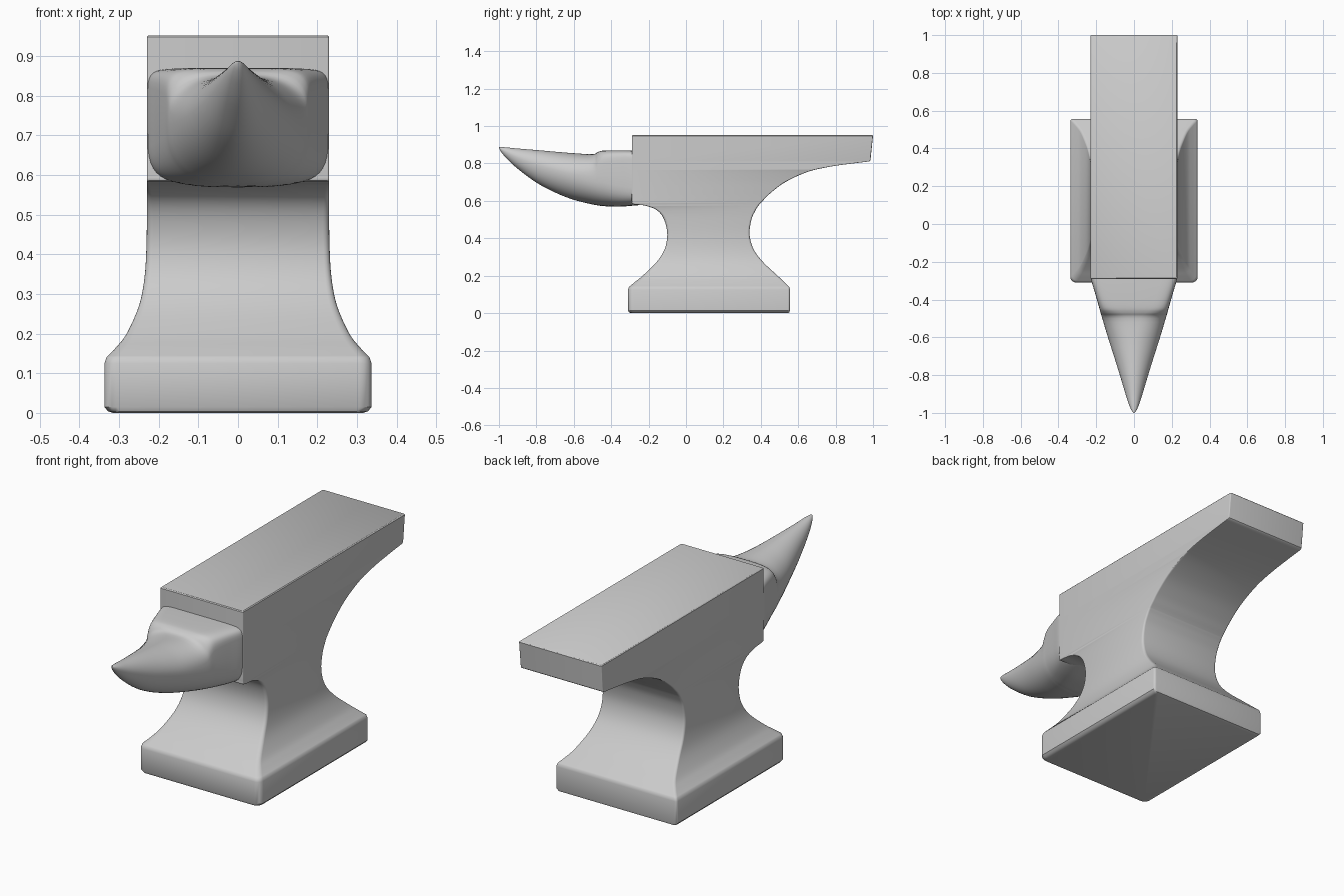
import bpy, bmesh
from math import cos, sin, pi

if "Cube" in bpy.data.objects:
    bpy.data.objects.remove(bpy.data.objects["Cube"])


def spline(rows, steps=4):
    """Catmull-Rom refinement of a list of parameter rows."""
    out = []
    for i in range(len(rows) - 1):
        p0, p1 = rows[max(i - 1, 0)], rows[i]
        p2, p3 = rows[i + 1], rows[min(i + 2, len(rows) - 1)]
        for k in range(steps):
            t = k / steps
            out.append(tuple(
                0.5 * (2 * b + (c - a) * t + (2 * a - 5 * b + 4 * c - d) * t * t
                       + (3 * b - a - 3 * c + d) * t ** 3)
                for a, b, c, d in zip(p0, p1, p2, p3)))
    return out + [tuple(rows[-1])]


def loft(name, rings, angle):
    """Skin a stack of equal-length rings and cap both ends."""
    bm = bmesh.new()
    vs = [[bm.verts.new(p) for p in ring] for ring in rings]
    n = len(vs[0])
    for a, b in zip(vs, vs[1:]):
        for i in range(n):
            j = (i + 1) % n
            bm.faces.new((a[i], a[j], b[j], b[i]))
    bm.faces.new(vs[0][::-1])
    bm.faces.new(vs[-1])
    bmesh.ops.recalc_face_normals(bm, faces=bm.faces[:])
    mesh = bpy.data.meshes.new(name)
    bm.to_mesh(mesh)
    bm.free()
    ob = bpy.data.objects.new(name, mesh)
    bpy.context.collection.objects.link(ob)
    bpy.ops.object.select_all(action='DESELECT')
    ob.select_set(True)
    bpy.context.view_layer.objects.active = ob
    bpy.ops.object.shade_smooth_by_angle(angle=angle)
    return ob


def rounded_rect(z, y0, y1, hx, rf, rb):
    """Horizontal section with separate front and back corner radii."""
    pts = []
    corners = [(hx - rb, y1 - rb, rb, 0), (rb - hx, y1 - rb, rb, 1),
               (rf - hx, y0 + rf, rf, 2), (hx - rf, y0 + rf, rf, 3)]
    for cx, cy, r, q in corners:
        for k in range(5):
            a = (q + k / 4) * pi / 2
            pts.append((cx + r * cos(a), cy + r * sin(a), z))
    return pts


def horn_section(y, hw, zb, zt, n_top, n_low):
    """Upright superellipse section, boxier towards the root."""
    zc = zb + 0.55 * (zt - zb)
    pts = []
    for i in range(48):
        c, s = cos(2 * pi * i / 48), sin(2 * pi * i / 48)
        n, h = (n_top, zt - zc) if s > 0 else (n_low, zc - zb)
        x = hw * abs(c) ** (2 / n) * (1 if c > 0 else -1)
        pts.append((x, y, zc + h * abs(s) ** (2 / n) * (1 if s > 0 else -1)))
    return pts


# Foot, waist, heel and face: z, front y, back y, half width, corner radii
foot = [(0, -.295, .545, .315, .03, .012), (.004, -.305, .553, .328, .03, .012),
        (.015, -.31, .556, .337, .03, .012), (.125, -.31, .556, .337, .03, .012)]
waist = [(.14, -.305, .553, .332, .028, .012), (.165, -.275, .527, .308, .025, .012),
         (.20, -.232, .49, .281, .02, .012), (.27, -.16, .415, .25, .018, .012),
         (.34, -.115, .362, .236, .016, .012), (.42, -.10, .34, .231, .016, .012),
         (.50, -.117, .35, .23, .016, .01), (.55, -.155, .372, .23, .012, .01),
         (.575, -.22, .388, .23, .008, .01), (.583, -.283, .394, .23, .005, .009),
         (.60, -.29, .41, .23, .005, .009), (.64, -.29, .45, .23, .005, .008),
         (.70, -.29, .53, .23, .005, .008), (.755, -.29, .65, .23, .005, .007),
         (.783, -.29, .77, .23, .005, .006), (.80, -.29, .89, .23, .005, .006),
         (.811, -.29, .98, .23, .005, .005)]
face = [(.816, -.29, .986, .23, .005, .005), (.948, -.29, 1, .23, .005, .005),
        (.952, -.286, .996, .226, .005, .005)]
loft("anvil_body", [rounded_rect(*r) for r in foot + spline(waist) + face], 0.65)

# Horn with its step: y, half width, bottom z, top z, upper and lower exponents
horn = [(-.24, .229, .578, .868, 9, 4.5), (-.29, .228, .574, .869, 9, 4.5),
        (-.36, .208, .569, .87, 8, 3.6), (-.44, .185, .572, .869, 6, 2.8),
        (-.47, .177, .576, .862, 4, 2.6), (-.50, .168, .581, .85, 2.6, 2.4),
        (-.60, .138, .606, .855, 2.0, 2.1), (-.70, .106, .645, .863, 1.9, 2),
        (-.80, .075, .698, .872, 1.9, 2), (-.90, .045, .772, .88, 1.9, 2),
        (-.96, .025, .828, .886, 2, 2), (-.99, .011, .864, .888, 2, 2),
        (-1.0, .001, .884, .887, 2, 2)]
loft("horn", [horn_section(*r) for r in spline(horn)], 0.9)
